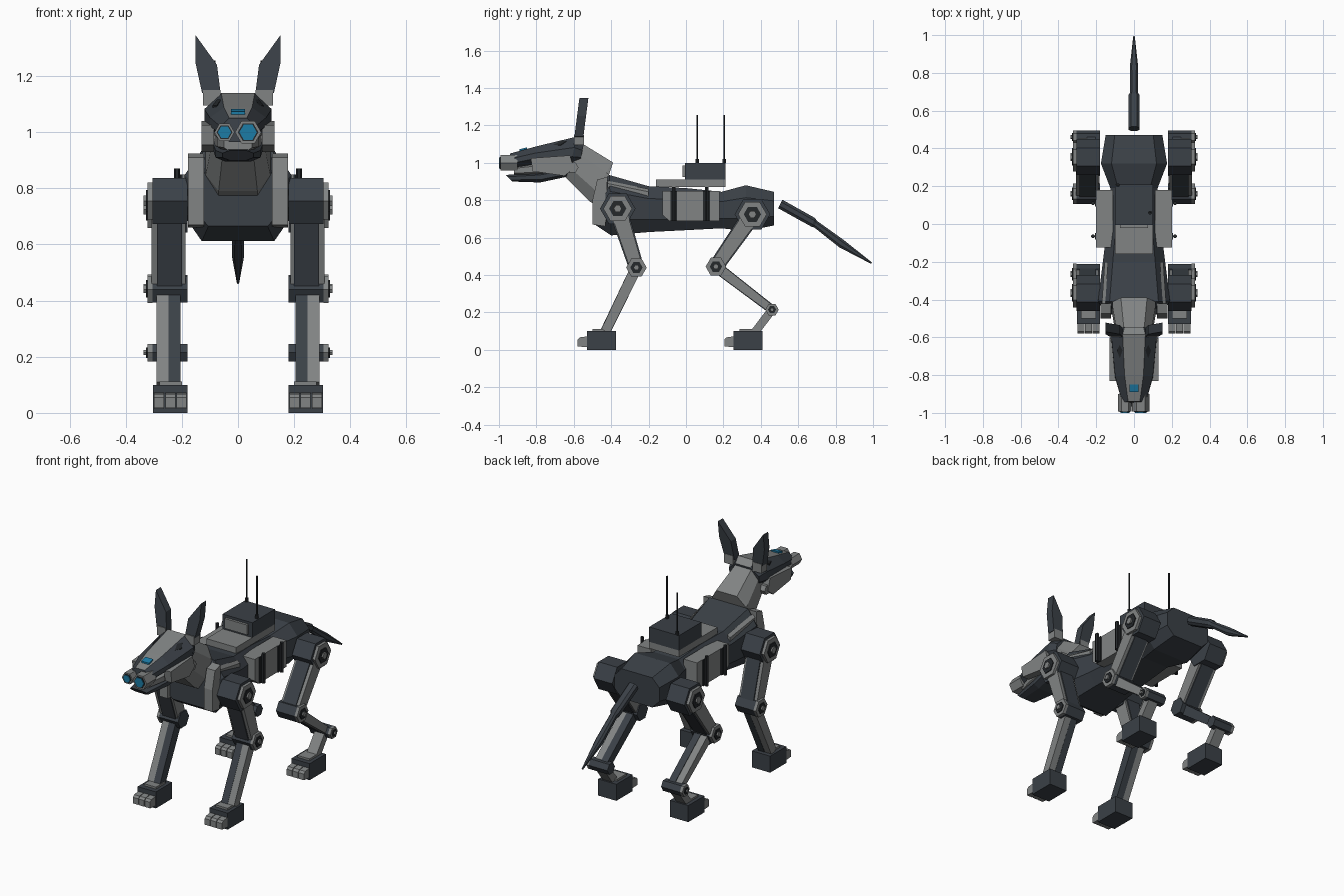
import bpy, bmesh, math
from mathutils import Vector

if "Cube" in bpy.data.objects:
    bpy.data.objects.remove(bpy.data.objects["Cube"])


def material(name, rgb):
    m = bpy.data.materials.new(name)
    m.diffuse_color = (*rgb, 1)
    m.use_nodes = True
    m.node_tree.nodes["Principled BSDF"].inputs["Base Color"].default_value = m.diffuse_color
    return m


DARK = material("dark_armor", (0.043, 0.052, 0.063))
LIGHT = material("light_grey", (0.22, 0.23, 0.23))
BLACK = material("black_metal", (0.018, 0.021, 0.024))
BLUE = material("blue_glass", (0.012, 0.2, 0.38))


def build(name, rings, mat, second=None, rule=None):
    """Skin matching rings of points and cap both ends."""
    bm = bmesh.new()
    vs = [[bm.verts.new(p) for p in r] for r in rings]
    n = len(vs[0])
    for a, b in zip(vs, vs[1:]):
        for i in range(n):
            j = (i + 1) % n
            bm.faces.new((a[i], a[j], b[j], b[i]))
    bm.faces.new(vs[0][::-1])
    bm.faces.new(vs[-1])
    bmesh.ops.recalc_face_normals(bm, faces=bm.faces)
    if rule:
        for f in bm.faces:
            f.material_index = 1 if rule(f.normal) else 0
    me = bpy.data.meshes.new(name)
    bm.to_mesh(me)
    bm.free()
    me.materials.append(mat)
    if second:
        me.materials.append(second)
    ob = bpy.data.objects.new(name, me)
    bpy.context.collection.objects.link(ob)
    return ob


def loft(name, sections, mat, cx=0.55, cz=0.27, **kw):
    """Eight-sided sections: top (y, z), bottom (y, z), half width."""
    rings = []
    for (ty, tz, by, bz, w) in sections:
        top, bot = Vector((0, ty, tz)), Vector((0, by, bz))
        steps = [(cx, 0), (1, cz), (1, 1 - cz), (cx, 1), (-cx, 1), (-1, 1 - cz), (-1, cz), (-cx, 0)]
        rings.append([top.lerp(bot, t) + Vector((u * w, 0, 0)) for u, t in steps])
    return build(name, rings, mat, **kw)


def prism(name, pts, x0, x1, mat):
    """Side profile (y, z) extruded along x."""
    return build(name, [[(x, y, z) for y, z in pts] for x in (x0, x1)], mat)


def box(name, x, y, z, mat):
    return prism(name, [(y[0], z[0]), (y[1], z[0]), (y[1], z[1]), (y[0], z[1])], x[0], x[1], mat)


def hexa(name, y, z, r, x0, x1, mat, n=6):
    pts = [(y + r * math.cos(i * math.tau / n), z + r * math.sin(i * math.tau / n)) for i in range(n)]
    return prism(name, pts, x0, x1, mat)


def hexa_y(name, x, z, r, y0, y1, mat):
    a = [i * math.tau / 6 for i in range(6)]
    return build(name, [[(x + r * math.cos(t), y, z + r * math.sin(t)) for t in a] for y in (y0, y1)], mat)


def rod(name, x, y, r, z0, z1, mat, n=6):
    a = [i * math.tau / n for i in range(n)]
    return build(name, [[(x + r * math.cos(t), y + r * math.sin(t), z) for t in a] for z in (z0, z1)], mat)


def limb(name, a, b, wa, wb, x0, x1, mat):
    """Tapered bar between two (y, z) points."""
    a, b = Vector(a), Vector(b)
    d = (b - a).normalized()
    p = Vector((-d.y, d.x))
    return prism(name, [a + p * wa, b + p * wb, b - p * wb, a - p * wa], x0, x1, mat)


def joint(name, s, y, z, r_house, r_flange):
    hexa(name + "_housing", y, z, r_house, s * 0.18, s * 0.305, DARK)
    hexa(name + "_flange", y, z, r_flange, s * 0.305, s * 0.322, LIGHT)
    hexa(name + "_hub", y, z, r_flange * 0.6, s * 0.32, s * 0.327, BLACK)
    hexa(name + "_bolt", y, z, r_flange * 0.28, s * 0.325, s * 0.336, LIGHT)


# Torso: chest, waist, hips
loft("torso", [
    (-0.475, 0.87, -0.48, 0.665, 0.155), (-0.41, 0.935, -0.40, 0.612, 0.19),
    (-0.20, 0.875, -0.20, 0.63, 0.165), (0.0, 0.865, 0.0, 0.64, 0.14),
    (0.19, 0.845, 0.19, 0.65, 0.125), (0.32, 0.88, 0.32, 0.635, 0.175),
    (0.47, 0.845, 0.47, 0.665, 0.15)], DARK, cx=0.68)

# Back deck, pack and antennas
box("deck_plate", (-0.1, 0.1), (-0.16, 0.21), (0.87, 0.91), LIGHT)
box("pack", (-0.1, 0.1), (-0.005, 0.21), (0.91, 1.0), DARK)
box("pack_panel", (-0.075, 0.075), (-0.02, -0.005), (0.925, 0.985), LIGHT)
for x, y in ((0.085, 0.06), (-0.085, 0.205)):
    rod("antenna_base", x, y, 0.011, 1.0, 1.02, BLACK)
    rod("antenna", x, y, 0.005, 1.02, 1.255, BLACK)

# Tail
loft("tail", [(0.515, 0.803, 0.493, 0.757, 0.03), (0.69, 0.705, 0.672, 0.658, 0.028),
              (0.70, 0.69, 0.685, 0.655, 0.02), (0.84, 0.59, 0.82, 0.548, 0.022),
              (0.995, 0.467, 0.99, 0.46, 0.004)], DARK)

# Neck
loft("neck", [(-0.39, 1.0, -0.47, 0.77, 0.115), (-0.395, 1.005, -0.51, 0.79, 0.115),
              (-0.55, 1.10, -0.65, 0.93, 0.09)], LIGHT, cx=0.6)

# Head: skull with pale top faces, jaw and mouth
loft("skull", [
    (-0.545, 1.11, -0.57, 0.985, 0.10), (-0.585, 1.14, -0.62, 0.975, 0.12),
    (-0.80, 1.088, -0.82, 0.985, 0.10), (-0.94, 1.05, -0.95, 0.965, 0.062)],
    DARK, cx=0.5, cz=0.35, second=LIGHT, rule=lambda n: n.z > 0.8)
loft("jaw", [(-0.62, 0.98, -0.64, 0.925, 0.09), (-0.78, 0.95, -0.78, 0.895, 0.08),
             (-0.965, 0.935, -0.93, 0.90, 0.055)], DARK)
loft("mouth_core", [(-0.62, 1.02, -0.62, 0.93, 0.085), (-0.82, 1.0, -0.82, 0.93, 0.075),
                    (-0.92, 0.985, -0.92, 0.93, 0.05)], LIGHT)

# Twin camera eyes and forehead lamp
for x, r in ((-0.048, 0.036), (0.036, 0.047)):
    hexa_y("camera_tube", x, 1.0, r, -0.90, -0.993, LIGHT)
    hexa_y("camera_ring", x, 1.0, r * 0.78, -0.992, -0.996, BLACK)
    hexa_y("camera_lens", x, 1.0, r * 0.66, -0.995, -1.0, BLUE)
prism("forehead_lamp", [(-0.89, 1.055), (-0.89, 1.073), (-0.85, 1.083), (-0.85, 1.065)], -0.025, 0.025, BLUE)

for s in (1, -1):
    # Cheeks, brow slits and ears
    prism("cheek", [(-0.62, 1.04), (-0.60, 0.97), (-0.65, 0.93), (-0.82, 0.955), (-0.83, 1.025)],
          s * 0.085, s * 0.13, LIGHT)
    hexa("jaw_pivot", -0.605, 0.975, 0.03, s * 0.08, s * 0.125, LIGHT)
    build("brow_slit", [[(s * (0.075 + u), y, z + dz) for u, y, z in
                         ((0, -0.64, 1.112), (0.016, -0.67, 1.092), (0, -0.71, 1.092), (-0.014, -0.67, 1.112))]
                        for dz in (-0.004, 0.004)], BLACK)
    box("ear_base", (s * 0.065, s * 0.125), (-0.60, -0.545), (1.095, 1.15), LIGHT)
    ear = [(0.06, 1.125), (0.075, 1.24), (0.152, 1.347), (0.152, 1.25), (0.128, 1.14)]
    build("ear", [[(s * x, y0 + (z - 1.13) * 0.13, z) for x, z in ear] for y0 in (-0.598, -0.55)], DARK)

    # Chest collar plate and shoulder strip
    prism("collar_plate", [(-0.5, 0.67), (-0.5, 0.80), (-0.475, 0.91), (-0.42, 0.925), (-0.43, 0.66)],
          s * 0.122, s * 0.178, LIGHT)
    build("shoulder_strip", [[(s * (x + 0.012), y, z), (s * (x + 0.03), y, z - 0.015),
                              (s * (x + 0.03), y, z - 0.06), (s * (x + 0.012), y, z - 0.06)]
                             for x, y, z in ((0.14, -0.42, 0.905), (0.125, -0.2, 0.86))], LIGHT)

    # Side pannier with vertical rods
    prism("pannier", [(-0.125, 0.72), (-0.09, 0.69), (0.18, 0.69), (0.18, 0.85), (-0.125, 0.85)],
          s * 0.11, s * 0.2, LIGHT)
    for y in (-0.065, 0.11):
        box("pannier_strap", (s * 0.2, s * 0.207), (y - 0.018, y + 0.018), (0.69, 0.85), BLACK)
        rod("pannier_rod", s * 0.217, y, 0.011, 0.69, 0.87, BLACK)

    # Front leg
    sh, kn, an = (-0.365, 0.755), (-0.265, 0.44), (-0.43, 0.10)
    joint("shoulder", s, *sh, 0.095, 0.077)
    joint("front_knee", s, *kn, 0.054, 0.055)
    limb("front_upper_core", sh, kn, 0.05, 0.04, s * 0.2, s * 0.288, DARK)
    limb("front_upper_plate", sh, kn, 0.043, 0.034, s * 0.288, s * 0.308, LIGHT)
    limb("front_upper_inner", sh, kn, 0.043, 0.034, s * 0.187, s * 0.2, LIGHT)
    limb("front_lower_core", kn, an, 0.03, 0.027, s * 0.205, s * 0.248, DARK)
    limb("front_lower_plate", kn, an, 0.03, 0.025, s * 0.248, s * 0.29, LIGHT)

    # Rear leg
    hip, rk, hock, ra = (0.355, 0.725), (0.16, 0.445), (0.46, 0.215), (0.365, 0.09)
    joint("hip", s, *hip, 0.095, 0.077)
    joint("rear_knee", s, *rk, 0.054, 0.055)
    joint("hock", s, *hock, 0.036, 0.036)
    limb("rear_upper_core", hip, rk, 0.05, 0.04, s * 0.2, s * 0.288, DARK)
    limb("rear_upper_plate", hip, rk, 0.043, 0.034, s * 0.288, s * 0.308, LIGHT)
    limb("rear_upper_inner", hip, rk, 0.043, 0.034, s * 0.187, s * 0.2, LIGHT)
    limb("rear_lower_core", rk, hock, 0.03, 0.024, s * 0.205, s * 0.248, DARK)
    limb("rear_lower_plate", rk, hock, 0.028, 0.02, s * 0.248, s * 0.29, LIGHT)
    limb("rear_pastern", hock, ra, 0.022, 0.022, s * 0.215, s * 0.28, LIGHT)

    # Feet with three toes
    for y in (-0.53, 0.255):
        box("foot", (s * 0.18, s * 0.302), (y, y + 0.155), (0, 0.1), DARK)
        box("foot_cap", (s * 0.2, s * 0.28), (y + 0.03, y + 0.12), (0.1, 0.112), LIGHT)
        for i in range(3):
            x = 0.183 + i * 0.04
            prism("toe", [(y, 0.015), (y - 0.05, 0.018), (y - 0.05, 0.055), (y - 0.038, 0.067), (y, 0.072)],
                  s * x, s * (x + 0.036), LIGHT)
